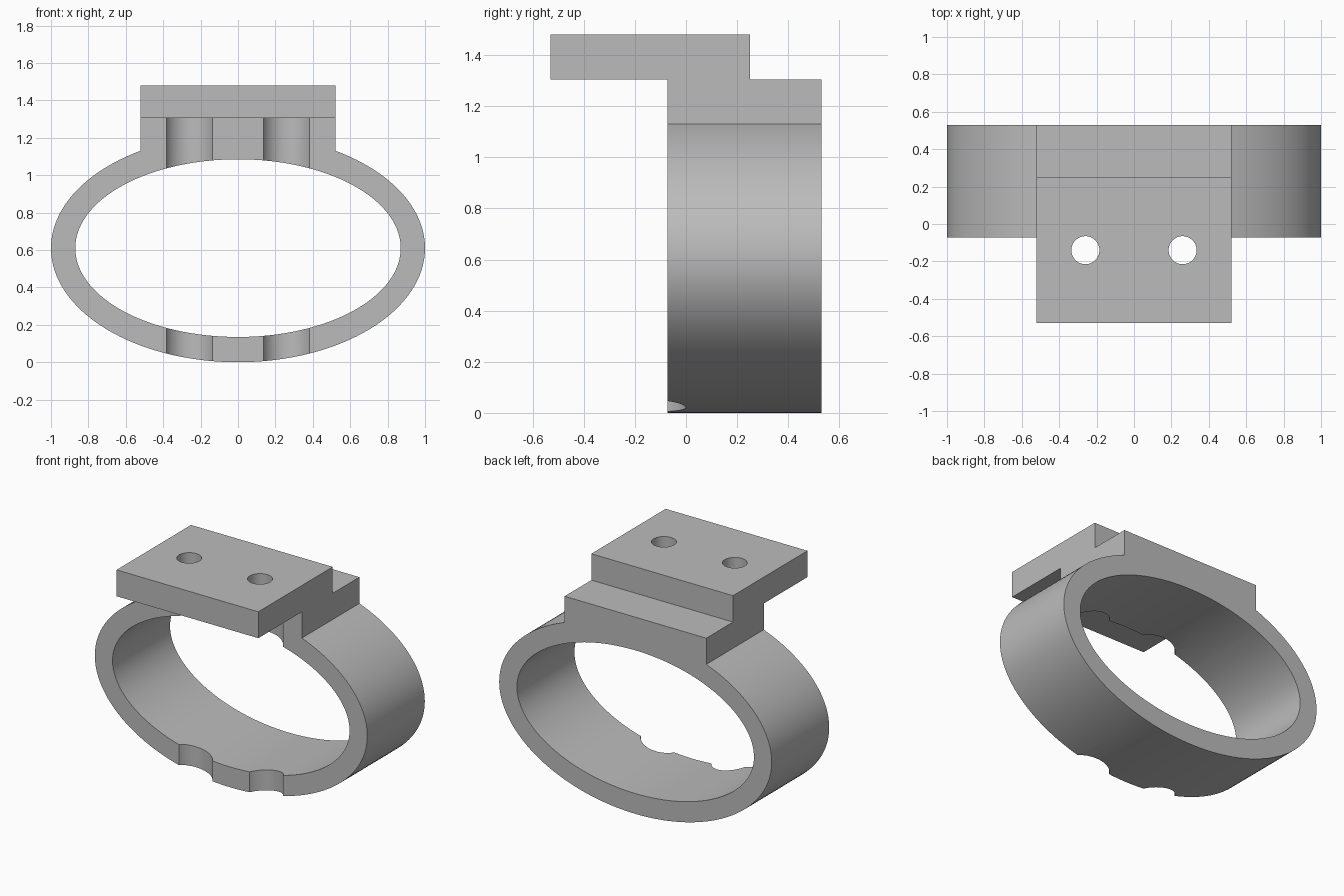
import bpy, bmesh
from math import cos, sin, pi, radians
from mathutils import Vector

if "Cube" in bpy.data.objects:
    bpy.data.objects.remove(bpy.data.objects["Cube"])

grey = bpy.data.materials.new("plain grey")
grey.use_nodes = True
colour = (0.5, 0.5, 0.5, 1)
grey.diffuse_color = colour
grey.node_tree.nodes["Principled BSDF"].inputs["Base Color"].default_value = colour

FRONT, BACK = -0.073, 0.53      # depth of the ring
MID_Z = 0.61                    # centre height of the ring
HALF_W = 0.52                   # half width of the mount
STEP_Z, TOP_Z = 1.305, 1.48     # underside and top of the plate
HOLE_X, HOLE_Y = 0.26, -0.14    # screw hole position


def prism(name, outline, sweep):
    """Solid made by sweeping a closed outline along a vector."""
    bm = bmesh.new()
    face = bm.faces.new([bm.verts.new(p) for p in outline])
    ext = bmesh.ops.extrude_face_region(bm, geom=[face], use_keep_orig=True)
    moved = [g for g in ext["geom"] if isinstance(g, bmesh.types.BMVert)]
    bmesh.ops.translate(bm, verts=moved, vec=Vector(sweep))
    bmesh.ops.recalc_face_normals(bm, faces=bm.faces)
    mesh = bpy.data.meshes.new(name)
    bm.to_mesh(mesh)
    bm.free()
    mesh.materials.append(grey)
    obj = bpy.data.objects.new(name, mesh)
    bpy.context.collection.objects.link(obj)
    return obj


def oval(a, b, n):
    return [(a * cos(2 * pi * i / n), b * sin(2 * pi * i / n)) for i in range(n)]


def combine(target, tool, operation):
    """Boolean the tool into the target, then drop the tool."""
    mod = target.modifiers.new(operation, "BOOLEAN")
    mod.operation, mod.object, mod.solver = operation, tool, "EXACT"
    bpy.context.view_layer.objects.active = target
    bpy.ops.object.modifier_apply(modifier=mod.name)
    bpy.data.objects.remove(tool)


# Oval band
bracket = prism("ring_bracket",
                [(x, FRONT, z + MID_Z) for x, z in oval(1, MID_Z, 128)],
                (0, BACK - FRONT, 0))

# Stepped mount with overhanging plate
side = [(FRONT, 0.9), (BACK, 0.9), (BACK, STEP_Z), (0.25, STEP_Z),
        (0.25, TOP_Z), (-0.53, TOP_Z), (-0.53, STEP_Z), (FRONT, STEP_Z)]
mount = prism("mount", [(-HALF_W, y, z) for y, z in side], (2 * HALF_W, 0, 0))
combine(bracket, mount, "UNION")

# Oval opening
bore = prism("bore", [(x, -1, z + MID_Z) for x, z in oval(0.87, 0.475, 128)],
             (0, 2, 0))
combine(bracket, bore, "DIFFERENCE")

# Screw holes through the plate, wider driver channels below it
for sx in (-1, 1):
    for radius, top in ((0.14, STEP_Z), (0.075, TOP_Z + 0.1)):
        ring = [(x + sx * HOLE_X, y + HOLE_Y, -0.1)
                for x, y in oval(radius, radius, 48)]
        combine(bracket, prism("cutter", ring, (0, 0, top + 0.1)), "DIFFERENCE")

# Smooth curved walls, crisp edges
bpy.ops.object.select_all(action="DESELECT")
bracket.select_set(True)
bpy.context.view_layer.objects.active = bracket
bpy.ops.object.shade_smooth_by_angle(angle=radians(25))
